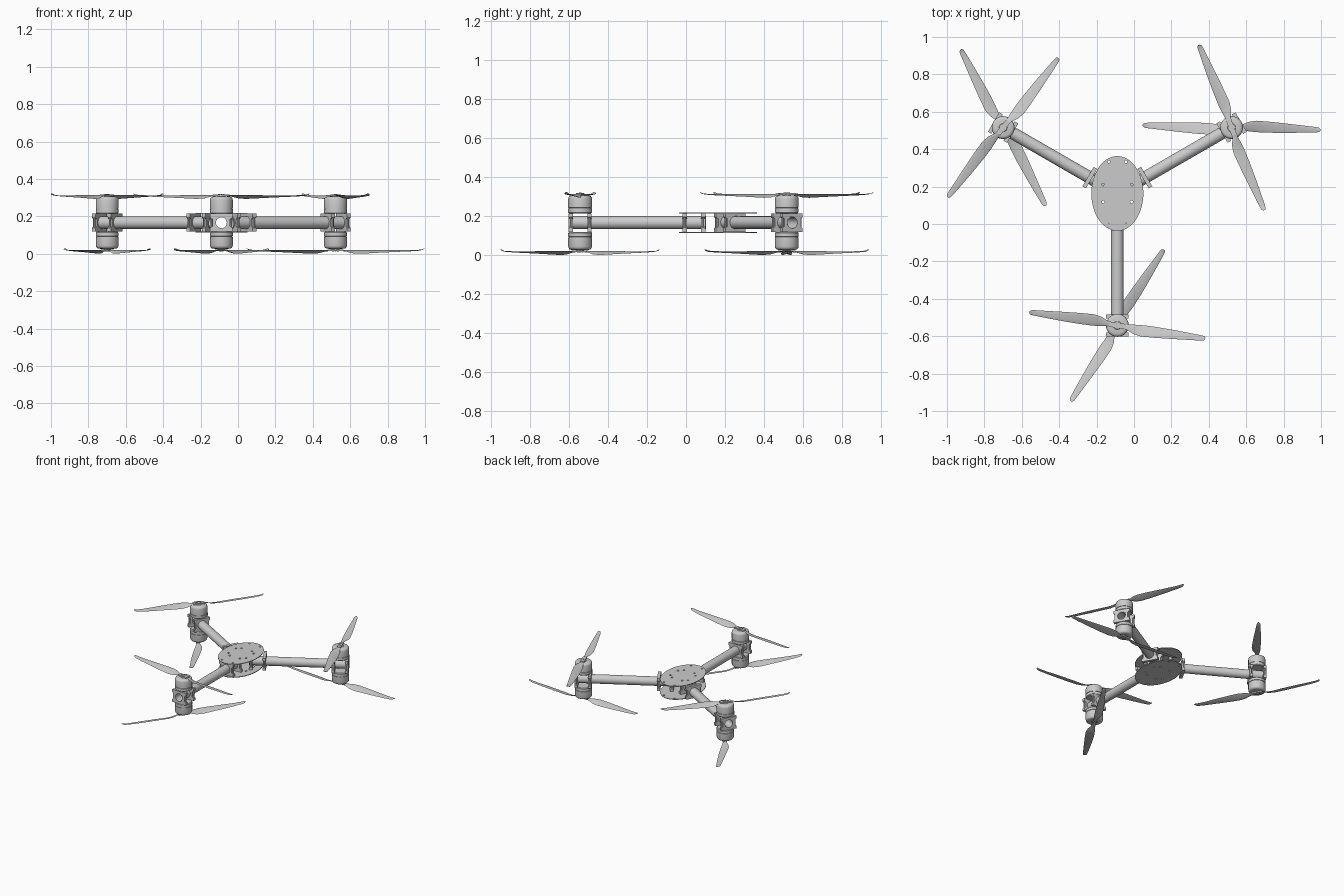
import bpy, bmesh
from math import sin, cos, pi, radians
from mathutils import Matrix

if "Cube" in bpy.data.objects:
    bpy.data.objects.remove(bpy.data.objects["Cube"])

CENTRE = Matrix.Translation((-0.089, 0.163, 0.166))
REACH = 0.705                      # hub centre to motor axis
ALONG_X = Matrix(((0, 0, 1, 0), (1, 0, 0, 0), (0, 1, 0, 0), (0, 0, 0, 1)))


def finish(bm, name):
    bmesh.ops.remove_doubles(bm, verts=bm.verts, dist=1e-5)
    bmesh.ops.recalc_face_normals(bm, faces=bm.faces)
    me = bpy.data.meshes.new(name)
    bm.to_mesh(me)
    bm.free()
    me.shade_smooth()
    me.set_sharp_from_angle(angle=radians(35))
    return me


def place(me, name, matrix):
    ob = bpy.data.objects.new(name, me)
    bpy.context.collection.objects.link(ob)
    ob.matrix_world = matrix
    return ob


def ring(rx, ry=None, x=0, y=0, n=32):
    ry = ry or rx
    return [(x + rx * cos(2 * pi * i / n), y + ry * sin(2 * pi * i / n)) for i in range(n)]


def extruded(name, loops, depth, matrix=Matrix()):
    """Flat outline with holes, extruded symmetrically."""
    cu = bpy.data.curves.new(name, 'CURVE')
    cu.dimensions, cu.fill_mode, cu.extrude = '2D', 'BOTH', depth / 2
    for loop in loops:
        sp = cu.splines.new('POLY')
        sp.points.add(len(loop) - 1)
        for p, (x, y) in zip(sp.points, loop):
            p.co = (x, y, 0, 1)
        sp.use_cyclic_u = True
    ob = bpy.data.objects.new(name, cu)
    bpy.context.collection.objects.link(ob)
    tmp = bpy.data.meshes.new_from_object(ob)
    bm = bmesh.new()
    bm.from_mesh(tmp)
    bpy.data.objects.remove(ob)
    bpy.data.curves.remove(cu)
    bpy.data.meshes.remove(tmp)
    bm.transform(matrix)
    return finish(bm, name)


def lathe(name, profile, sign=1):
    bm = bmesh.new()
    vs = [bm.verts.new((r, 0, z * sign)) for r, z in profile]
    es = [bm.edges.new(p) for p in zip(vs, vs[1:])]
    bmesh.ops.spin(bm, geom=vs + es, axis=(0, 0, 1), cent=(0, 0, 0), angle=2 * pi, steps=40)
    return finish(bm, name)


def propeller(name, hand):
    """Two twisted blades on a small bolted hub; hand mirrors the chord."""
    # radius, bulging edge, straight edge, pitch in degrees, lift
    stations = [(0.02, 0.012, -0.012, 4, 0), (0.055, 0.016, -0.013, 14, 0.001),
                (0.09, 0.032, -0.018, 20, 0.001), (0.13, 0.039, -0.022, 19, 0.001),
                (0.20, 0.035, -0.024, 16, 0.001), (0.30, 0.026, -0.023, 12, 0),
                (0.40, 0.016, -0.020, 9, 0), (0.45, 0.011, -0.018, 8, 0.002),
                (0.467, 0.008, -0.016, 6, 0.005), (0.475, 0.001, -0.010, 4, 0.009)]
    bm = bmesh.new()
    for side in (1, -1):
        rows = []
        for r, lead, trail, pitch, lift in stations:
            c, h, t = (lead + trail) / 2, (lead - trail) / 2, radians(pitch)
            row = []
            for k in range(10):
                a = 2 * pi * k / 10
                y = c + h * cos(a)
                z = (y - lead) * sin(t) + lift + (0.0028 - 0.003 * r) * sin(a)
                row.append(bm.verts.new((r * side, y * hand * side, z)))
            rows.append(row)
        for a, b in zip(rows, rows[1:]):
            for k in range(10):
                bm.faces.new((a[k], a[k - 1], b[k - 1], b[k]))
        bm.faces.new(rows[0])
        bm.faces.new(rows[-1])
    bmesh.ops.create_cube(bm, size=1, matrix=Matrix.Diagonal((0.085, 0.028, 0.009, 1)))
    for i in (-1, 0, 1):
        bmesh.ops.create_cone(bm, cap_ends=True, segments=12, radius1=0.005, radius2=0.005,
                              depth=0.014, matrix=Matrix.Translation((i * 0.013, 0, 0)))
    return finish(bm, name)


# body plates, drilled for the clamp bolts
holes = [(sx * x, y) for sx in (1, -1) for x, y in
         ((0.046, 0.170), (0.044, 0.073), (0.076, 0.047), (0.076, -0.045),
          (0.044, -0.075), (0.046, -0.166))]
plate = extruded("body_plate", [ring(0.139, 0.2, n=72)] +
                 [ring(0.0075, x=x, y=y, n=12) for x, y in holes], 0.005)
for label, z in (("top", 0.0505), ("bottom", -0.0505)):
    place(plate, f"body_plate_{label}", CENTRE @ Matrix.Translation((0, 0, z)))

# hollow arm tube
tube = extruded("arm_tube", [ring(0.033), ring(0.029)], REACH,
                Matrix.Translation((0.412, 0, 0)) @ ALONG_X)

# waisted clamp block gripping the tube
half = [(0.060, -0.048), (0.060, -0.028), (0.047, -0.020),
        (0.047, 0.020), (0.060, 0.028), (0.060, 0.048)]
clamp = extruded("tube_clamp", [half + [(-x, -y) for x, y in half], ring(0.033)], 0.022, ALONG_X)

# clamp pinch bolts
bm = bmesh.new()
for y in (-0.053, 0.053):
    bmesh.ops.create_cone(bm, cap_ends=True, segments=10, radius1=0.005, radius2=0.005,
                          depth=0.096, matrix=Matrix.Translation((0, y, 0)))
bolts = finish(bm, "clamp_bolts")

# motor can: base, seam groove, rounded bell
can = [(0, 0.048), (0.056, 0.048), (0.061, 0.053), (0.061, 0.072), (0.058, 0.073),
       (0.058, 0.076), (0.061, 0.077), (0.061, 0.122), (0.059, 0.130), (0.054, 0.136),
       (0.045, 0.139), (0.022, 0.140), (0.020, 0.143), (0, 0.143)]
motors = {"upper": lathe("upper_motor", can, 1), "lower": lathe("lower_motor", can, -1)}
props = {"upper": (propeller("upper_propeller", -1), 81, 0.146),
         "lower": (propeller("lower_propeller", 1), -31, -0.147)}

# three identical arms
for arm, angle in (("front", -90), ("right", 30), ("left", 150)):
    base = CENTRE @ Matrix.Rotation(radians(angle), 4, 'Z')
    place(tube, f"{arm}_arm_tube", base)
    for i, r in enumerate((0.075, 0.170, REACH - 0.048, REACH + 0.048)):
        spot = base @ Matrix.Translation((r, 0, 0))
        place(clamp, f"{arm}_tube_clamp_{i}", spot)
        place(bolts, f"{arm}_clamp_bolts_{i}", spot)
    for level in ("upper", "lower"):
        tip = base @ Matrix.Translation((REACH, 0, 0))
        place(motors[level], f"{arm}_{level}_motor", tip)
        me, turn, z = props[level]
        place(me, f"{arm}_{level}_propeller", tip @ Matrix.Translation((0, 0, z))
              @ Matrix.Rotation(radians(turn), 4, 'Z'))
